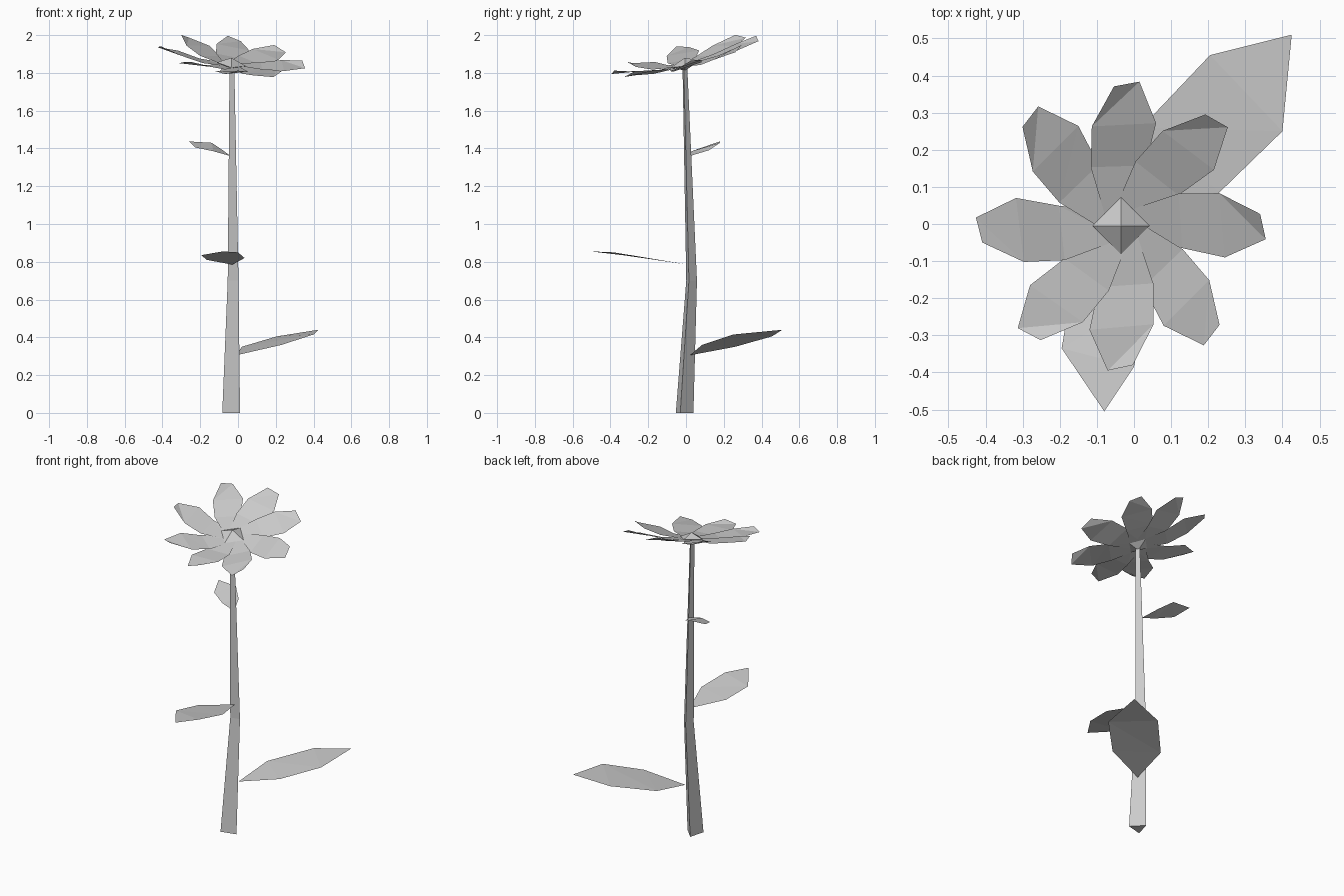
import bpy, math

if "Cube" in bpy.data.objects:
    bpy.data.objects.remove(bpy.data.objects["Cube"])

def add_mesh(name, verts, faces):
    mesh = bpy.data.meshes.new(name)
    mesh.from_pydata(verts, [], faces)
    ob = bpy.data.objects.new(name, mesh)
    bpy.context.collection.objects.link(ob)
    return ob

# Stem: bent, tapering three-sided tube (centre x, y, z, radius)
rings = [(-.043, -.015, 0, .056), (-.03, .025, .7, .034), (-.034, -.008, 1.835, .015)]
verts, faces = [], []
for x, y, z, r in rings:
    for k in range(3):
        a = math.radians(-16 + 120 * k)
        verts.append((x + r * math.cos(a), y + r * math.sin(a), z))
for i in range(len(rings) - 1):
    for k in range(3):
        a, b = 3 * i + k, 3 * i + (k + 1) % 3
        faces += [(a, b, b + 3), (a, b + 3, a + 3)]
faces += [(2, 1, 0), (6, 7, 8)]
add_mesh("stem", verts, faces)

# Leaves: base, two left/right pairs, tip
def leaf(name, base, pair1, pair2, tip):
    add_mesh(name, [base, *pair1, *pair2, tip],
             [(0, 2, 1), (1, 2, 4), (1, 4, 3), (3, 4, 5)])

leaf("lower_leaf", (-.01, .02, .305),
     [(.02, .26, .35), (.23, .085, .36)],
     [(.205, .455, .405), (.40, .25, .415)], (.425, .51, .44))
leaf("middle_leaf", (-.03, .01, .785),
     [(.035, -.2, .82), (-.165, -.16, .81)],
     [(0, -.385, .85), (-.195, -.335, .835)], (-.08, -.505, .855))
leaf("upper_leaf", (-.04, .02, 1.36),
     [(-.13, .03, 1.385), (-.08, .12, 1.39)],
     [(-.225, .085, 1.405), (-.14, .18, 1.43)], (-.26, .18, 1.437))

# Flower head leans forward and to the right
CX, CY = -.035, -.005
def on_head(x, y, z):
    return (CX + x, CY + y, z - .125 * x + .237 * y)

# Petals: one slightly skewed, cupped outline turned eight times (out, side, height)
petal = [(0, .035, 1.84), (0, -.035, 1.84),
         (.155, .087, 1.855), (.165, -.06, 1.842),
         (.265, .088, 1.88), (.28, -.085, 1.865),
         (.375, .032, 1.905), (.39, -.036, 1.882)]
for n, deg in enumerate((0, 48, 88, 130, 182, 230, 270, 310)):
    c, s = math.cos(math.radians(deg)), math.sin(math.radians(deg))
    verts = [on_head(u * c - v * s, u * s + v * c, z) for u, v, z in petal]
    faces = []
    for i in (0, 2, 4):
        faces += [(i, i + 1, i + 3), (i, i + 3, i + 2)]
    add_mesh(f"petal_{n + 1}", verts, faces)

# Flower centre: flattened octahedron
R, Z, H = .077, 1.846, .034
verts = [on_head(R, 0, Z), on_head(0, R, Z), on_head(-R, 0, Z), on_head(0, -R, Z),
         on_head(0, 0, Z + H), on_head(0, 0, Z - H)]
faces = [f for k in range(4) for f in ((k, (k + 1) % 4, 4), ((k + 1) % 4, k, 5))]
add_mesh("flower_centre", verts, faces)
